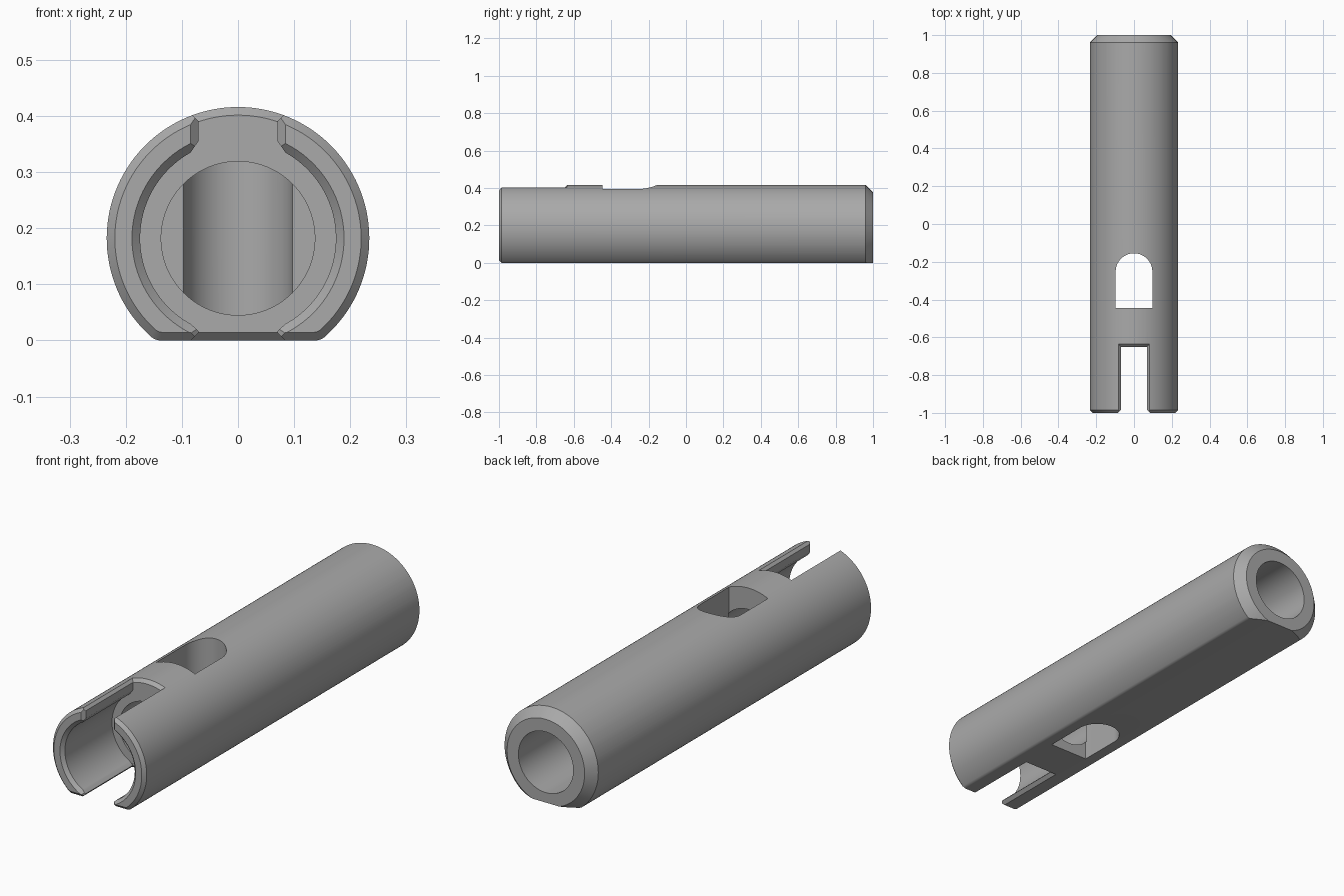
import bpy, bmesh
from math import sin, cos, pi, sqrt, atan2

cube = bpy.data.objects.get("Cube")
if cube:
    bpy.data.objects.remove(cube, do_unlink=True)

AXIS = 0.182      # height of the tube axis above the flat
RADIUS = 0.234
EDGE = 0.0145     # small chamfer width
SLOT = 0.07       # half width of the fork slot
SHOULDER = -0.65  # end of the fork slot and the wide bore


def loft(name, rings):
    """Closed solid through rings of equal point count."""
    bm = bmesh.new()
    loops = [[bm.verts.new(p) for p in ring] for ring in rings]
    for a, b in zip(loops, loops[1:]):
        for i in range(len(a)):
            j = (i + 1) % len(a)
            bm.faces.new((a[i], a[j], b[j], b[i]))
    bm.faces.new(loops[0])
    bm.faces.new(loops[-1])
    bmesh.ops.recalc_face_normals(bm, faces=bm.faces)
    mesh = bpy.data.meshes.new(name)
    bm.to_mesh(mesh)
    bm.free()
    obj = bpy.data.objects.new(name, mesh)
    bpy.context.collection.objects.link(obj)
    return obj


def circle(y, r, n=96):
    return [(r * cos(2 * pi * i / n), y, AXIS + r * sin(2 * pi * i / n)) for i in range(n)]


def turned(name, steps):
    return loft(name, [circle(y, r) for y, r in steps])


def section(y, inset=0.0):
    """Round section with a flat underside and filleted flat edges."""
    r, flat, f = RADIUS - inset, AXIS - inset, 0.027 - inset * 0.6
    cx, cz = sqrt((r - f) ** 2 - (flat - f) ** 2), f - flat
    a = atan2(cz, cx)
    arc = [a + (pi / 2 - a) * i / 48 for i in range(49)]
    fil = [-pi / 2 + (a + pi / 2) * i / 10 for i in range(10)]
    half = [(cx + f * cos(t), cz + f * sin(t)) for t in fil]
    half += [(r * cos(t), r * sin(t)) for t in arc]
    full = half + [(-x, z) for x, z in reversed(half[:-1])]
    return [(x, y, AXIS + z) for x, z in full]


def boolean(target, tool, operation="DIFFERENCE"):
    """Apply a boolean and discard the tool."""
    tool.hide_render = True
    mod = target.modifiers.new("cut", "BOOLEAN")
    mod.operation, mod.object, mod.solver = operation, tool, "EXACT"
    bpy.context.view_layer.update()
    graph = bpy.context.evaluated_depsgraph_get()
    mesh = bpy.data.meshes.new_from_object(target.evaluated_get(graph))
    target.modifiers.clear()
    target.data = mesh
    bpy.data.objects.remove(tool, do_unlink=True)


# Main body with a chamfered front rim
body = loft("tube_body", [section(-1, EDGE), section(-1 + EDGE), section(1)])

# Conical chamfer at the back
boolean(body, turned("back_cone", [(-1.2, 2.394), (1.01, 0.184)]), "INTERSECT")

# Stepped front bore and blind back bore
boolean(body, turned("front_bore", [
    (-1.01, 0.199), (-1 + EDGE, 0.1745), (SHOULDER + 0.0004, 0.1745),
    (SHOULDER + 0.0004, 0.137), (-0.44, 0.137)]))
boolean(body, turned("back_bore", [(0, 0.137), (1.1, 0.137)]))

# Fork slot with flared outer edges and eased inner edges
side = [(SLOT + 0.05, -0.0355), (SLOT, EDGE), (SLOT, 0.016), (0.09, 0.035),
        (0.09, 0.327), (SLOT, 0.356), (SLOT, 0.39), (SLOT + 0.05, 0.44)]
outline = side + [(-x, z) for x, z in reversed(side)]
slot = loft("fork_slot", [[(x, y, z) for x, z in outline] for y in (-1.1, -0.61)])
boolean(slot, loft("slot_end", [section(SHOULDER, EDGE), section(-0.6, EDGE - 0.05)]))
boolean(body, slot)

# Chamfer where the slot meets the front rim
rim = [(-1.01, SLOT + EDGE + 0.01), (-1 + EDGE, SLOT)]
boolean(body, loft("slot_rim", [
    [(-w, y, -0.1), (w, y, -0.1), (w, y, 0.5), (-w, y, 0.5)] for y, w in rim]))

# Vertical window with a rounded back end
W = 0.097
plan = [(-W, -0.446), (W, -0.446)]
plan += [(W * cos(pi * i / 32), -0.252 + W * sin(pi * i / 32)) for i in range(33)]
boolean(body, loft("window", [[(x, y, z) for x, y in plan] for z in (-0.1, 0.5)]))

# Grey metal
metal = bpy.data.materials.new("grey_metal")
metal.use_nodes = True
color = (0.4, 0.4, 0.4, 1)
metal.diffuse_color = color
metal.node_tree.nodes["Principled BSDF"].inputs["Base Color"].default_value = color
body.data.materials.clear()
body.data.materials.append(metal)
for face in body.data.polygons:
    face.material_index = 0

# Smooth round walls, crisp machined edges
bpy.ops.object.select_all(action="DESELECT")
body.select_set(True)
bpy.context.view_layer.objects.active = body
bpy.ops.object.shade_smooth_by_angle(angle=0.4)
